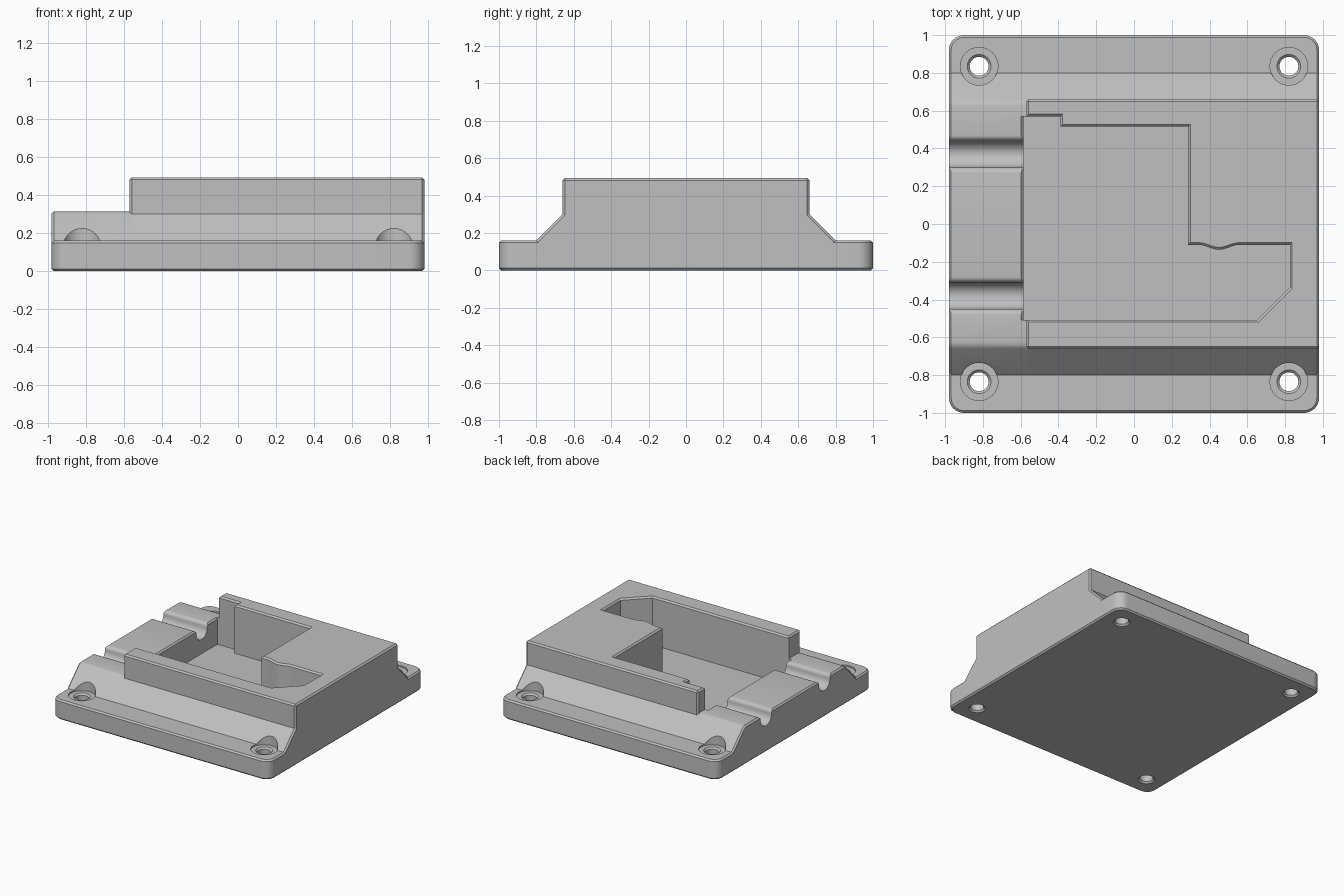
import bpy, bmesh, math
from mathutils import Vector

cube = bpy.data.objects.get("Cube")
if cube:
    bpy.data.objects.remove(cube, do_unlink=True)

grey = bpy.data.materials.new("plain grey")
grey.use_nodes = True
colour = (0.53, 0.53, 0.53, 1)
grey.diffuse_color = colour
grey.node_tree.nodes["Principled BSDF"].inputs["Base Color"].default_value = colour

CH = 0.012           # edge chamfer
PLATE_TOP, LOW_TOP, TOP, FLOOR = 0.16, 0.315, 0.493, 0.1


def loft(name, rings, bevels=()):
    """Closed solid through matching rings; bevels = (edge rule, width, segments)."""
    bm = bmesh.new()
    loops = [[bm.verts.new(p) for p in ring] for ring in rings]
    n = len(loops[0])
    for a, b in zip(loops, loops[1:]):
        for i in range(n):
            j = (i + 1) % n
            bm.faces.new((a[i], a[j], b[j], b[i]))
    bm.faces.new(loops[0][::-1])
    bm.faces.new(loops[-1])
    bmesh.ops.recalc_face_normals(bm, faces=bm.faces[:])
    for rule, width, segments in bevels:
        edges = [e for e in bm.edges if rule(e.verts[0].co, e.verts[1].co)]
        bmesh.ops.bevel(bm, geom=edges, offset=width, segments=segments,
                        profile=0.5, affect='EDGES', clamp_overlap=True)
    mesh = bpy.data.meshes.new(name)
    bm.to_mesh(mesh)
    bm.free()
    mesh.materials.append(grey)
    ob = bpy.data.objects.new(name, mesh)
    bpy.context.collection.objects.link(ob)
    return ob


def along_x(pts, *xs):
    return [[(x, y, z) for y, z in pts] for x in xs]


def along_z(pts, *zs):
    return [[(x, y, z) for x, y in pts] for z in zs]


def circle(cx, cy, r, z, n=32):
    return [(cx + r * math.cos(2 * math.pi * i / n),
             cy + r * math.sin(2 * math.pi * i / n), z) for i in range(n)]


def grow(pts, d):
    """Offset a counter-clockwise outline outwards with mitred corners."""
    out = []
    for i, p in enumerate(pts):
        p = Vector(p)
        a = (p - Vector(pts[i - 1])).normalized()
        b = (Vector(pts[(i + 1) % len(pts)]) - p).normalized()
        na, nb = Vector((a.y, -a.x)), Vector((b.y, -b.x))
        out.append(tuple(p + (na + nb) * d / (1 + na.dot(nb))))
    return out


def combine(target, tool, operation):
    mod = target.modifiers.new(operation.lower(), 'BOOLEAN')
    mod.operation, mod.solver, mod.object = operation, 'EXACT', tool
    bpy.context.view_layer.objects.active = target
    bpy.ops.object.modifier_apply(modifier=mod.name)
    bpy.data.objects.remove(tool, do_unlink=True)


def both_at(axis, value):
    return lambda a, b: abs(a[axis] - value) < 1e-4 and abs(b[axis] - value) < 1e-4


def ridge(height):
    """Lengthwise outer edges at a given height."""
    return lambda a, b: (abs(a.z - height) < 1e-4 and abs(b.z - height) < 1e-4
                         and abs(a.x - b.x) > 0.1)


# Rounded mounting plate
corner = 0.08
outline = []
for k, (sx, sy) in enumerate(((1, 1), (-1, 1), (-1, -1), (1, -1))):
    for i in range(9):
        t = math.pi / 2 * (k + i / 8)
        outline.append((sx * (0.98 - corner) + corner * math.cos(t),
                        sy * (1 - corner) + corner * math.sin(t)))
housing = loft("housing", along_z(outline, 0, PLATE_TOP),
               [(both_at(2, 0), CH, 1), (both_at(2, PLATE_TOP), CH, 1)])

# Tall body and lower cable shelf, both with sloped flanks
flank = [(0.8, 0.05), (0.8, PLATE_TOP), (0.66, 0.3), (0.66, TOP)]
tall = flank + [(-y, z) for y, z in reversed(flank)]
combine(housing, loft("tall_body", along_x(tall, -0.57, 0.98),
                      [(lambda a, b: both_at(0, -0.57)(a, b) or both_at(0, 0.98)(a, b)
                        or ridge(TOP)(a, b), CH, 1)]), 'UNION')

flank = [(0.8, 0.05), (0.8, PLATE_TOP), (0.645, LOW_TOP)]
low = flank + [(-y, z) for y, z in reversed(flank)]
combine(housing, loft("cable_shelf", along_x(low, -0.98, -0.5),
                      [(ridge(LOW_TOP), 0.02, 3), (both_at(0, -0.98), CH, 1)]), 'UNION')

# Stepped pocket with a chamfered rim and a shallow scallop
scallop = [(0.56 - 0.22 * i / 10, -0.11 - 0.013 * (1 - math.cos(2 * math.pi * i / 10)))
           for i in range(11)]
pocket = ([(-0.585, -0.507), (0.655, -0.507), (0.825, -0.337), (0.825, -0.11)] + scallop +
          [(0.287, -0.11), (0.287, 0.515), (-0.39, 0.515), (-0.39, 0.57), (-0.585, 0.57)])
rings = along_z(pocket, FLOOR, TOP - CH) + along_z(grow(pocket, 2 * CH), TOP + CH)
combine(housing, loft("pocket_cutter", rings), 'DIFFERENCE')

# Chamfer on the shelf edge beside the pocket
wedge = [(-0.585 - 2 * CH, LOW_TOP + CH), (-0.585 + CH, LOW_TOP - 2 * CH),
         (-0.585 + CH, LOW_TOP + CH)]
combine(housing, loft("shelf_edge_cutter",
                      [[(x, y, z) for x, z in wedge] for y in (-0.507, 0.57)]), 'DIFFERENCE')

# Two cable grooves with rounded lips
lip, bowl = 0.03, 0.07
for centre in (0.37, -0.38):
    half = [(lip + bowl, LOW_TOP + 0.1)]
    for i in range(7):
        t = math.pi / 2 * i / 6
        half.append((lip + bowl - lip * math.sin(t), LOW_TOP - lip + lip * math.cos(t)))
    for i in range(1, 9):
        t = math.pi / 2 * i / 8
        half.append((bowl * math.cos(t), LOW_TOP - lip - bowl * math.sin(t)))
    groove = [(centre + y, z) for y, z in half]
    groove += [(centre - y, z) for y, z in reversed(half[:-1])]
    combine(housing, loft("groove_cutter", along_x(groove, -1.1, -0.53)), 'DIFFERENCE')

# Screw holes with chamfered ends and clearance for the heads
hole = [(0.073, -0.01), (0.05, 0.013), (0.05, 0.135), (0.063, 0.148), (0.1, 0.148), (0.1, 0.42)]
for sx in (-1, 1):
    for sy in (-1, 1):
        rings = [circle(sx * 0.82, sy * 0.835, r, z) for r, z in hole]
        combine(housing, loft("hole_cutter", rings), 'DIFFERENCE')

# Smooth curves, sharp edges
bpy.ops.object.select_all(action='DESELECT')
housing.select_set(True)
bpy.context.view_layer.objects.active = housing
bpy.ops.object.shade_smooth_by_angle(angle=math.radians(30))
